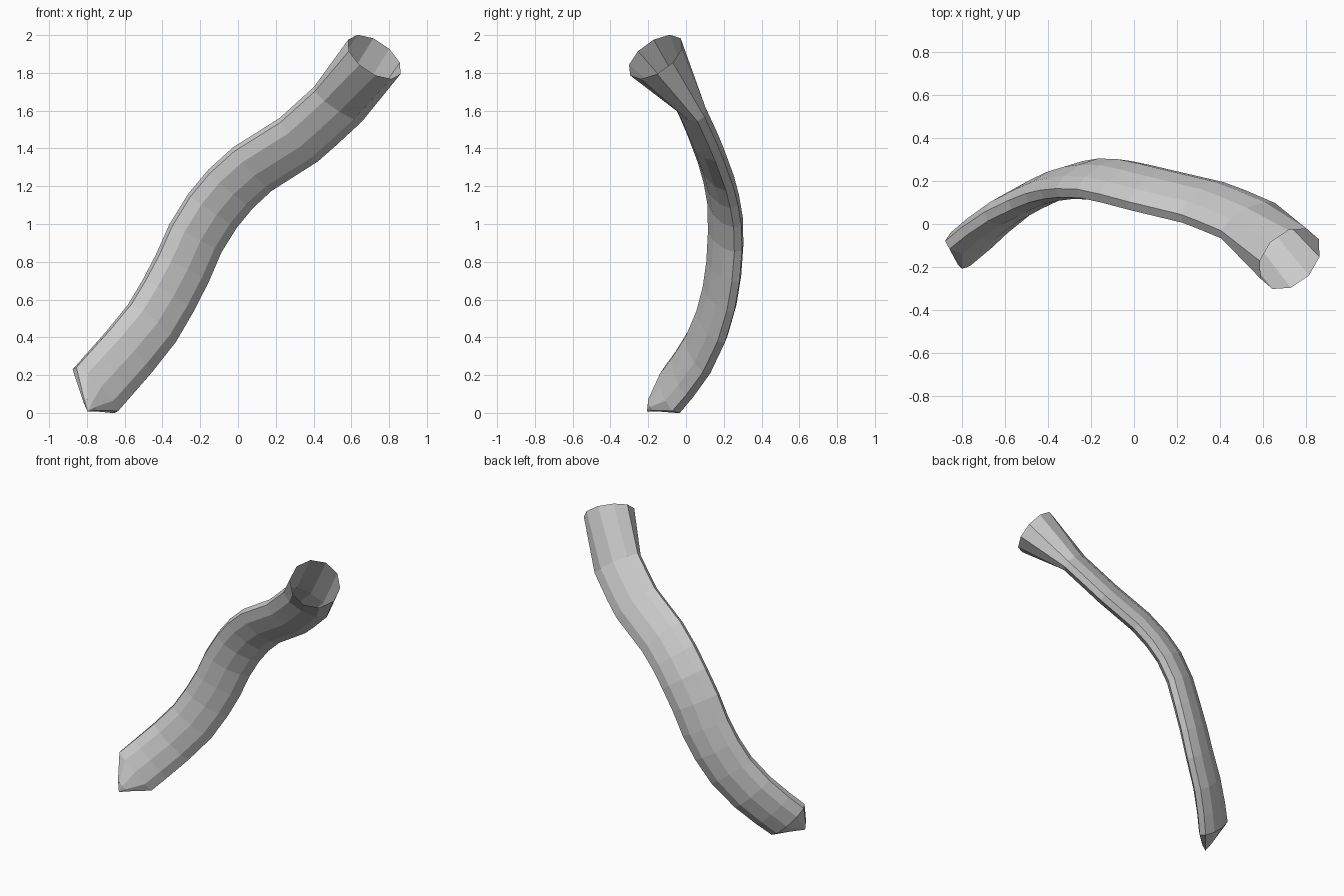
import bpy, bmesh, math
from mathutils import Vector

if "Cube" in bpy.data.objects:
    bpy.data.objects.remove(bpy.data.objects["Cube"])

SIDES = 10
# centre line: x, y, z from the pinched foot to the open mouth
path = [Vector(p) for p in (
    (-0.755, -0.075, 0.12), (-0.68, -0.008, 0.205), (-0.575, 0.072, 0.325),
    (-0.455, 0.138, 0.475), (-0.37, 0.178, 0.62), (-0.295, 0.2, 0.765),
    (-0.225, 0.21, 0.925), (-0.135, 0.207, 1.07), (-0.04, 0.187, 1.185),
    (0.075, 0.158, 1.29), (0.32, 0.1, 1.445), (0.405, 0.068, 1.52),
    (0.53, 0.015, 1.635), (0.722, -0.162, 1.885))]
WIDE, THIN, MOUTH = 0.17, 0.072, 0.166
low_hint, high_hint = Vector((0.8, 0.25, -0.55)), Vector((0.75, 0.4, -0.5))

bm = bmesh.new()


def ring(centre, tangent, t, wide, thin):
    """Elliptical cross-section at right angles to the tangent."""
    hint = low_hint.lerp(high_hint, t)
    w = (hint - tangent * hint.dot(tangent)).normalized()
    n = tangent.cross(w)
    return [bm.verts.new(centre + w * wide * math.cos(a) + n * thin * math.sin(a))
            for a in (2 * math.pi * (i + 0.5) / SIDES for i in range(SIDES))]


# pinched foot, then the flattened tube, then the round mouth
first = (path[1] - path[0]).normalized()
rings = [ring(Vector((-0.788, -0.175, 0.045)), first, 0, 0.05, 0.03)]
last = len(path) - 1
for i, p in enumerate(path):
    if i == last:
        tangent = Vector((0.5, -0.5, 0.71)).normalized()
    elif i == 0:
        tangent = first
    else:
        tangent = ((p - path[i - 1]).normalized() + (path[i + 1] - p).normalized()).normalized()
    end = i == last
    rings.append(ring(p, tangent, min(1, i / 6), MOUTH if end else WIDE, MOUTH if end else THIN))

# walls between neighbouring sections
for a, b in zip(rings, rings[1:]):
    for i in range(SIDES):
        j = (i + 1) % SIDES
        bm.faces.new((a[i], a[j], b[j], b[i]))

# closed point of the foot
tip = bm.verts.new((-0.797, -0.207, 0.008))
for i in range(SIDES):
    bm.faces.new((rings[0][(i + 1) % SIDES], rings[0][i], tip))

bmesh.ops.recalc_face_normals(bm, faces=bm.faces)
mesh = bpy.data.meshes.new("curved_tube")
bm.to_mesh(mesh)
bm.free()
bpy.context.collection.objects.link(bpy.data.objects.new("curved_tube", mesh))
